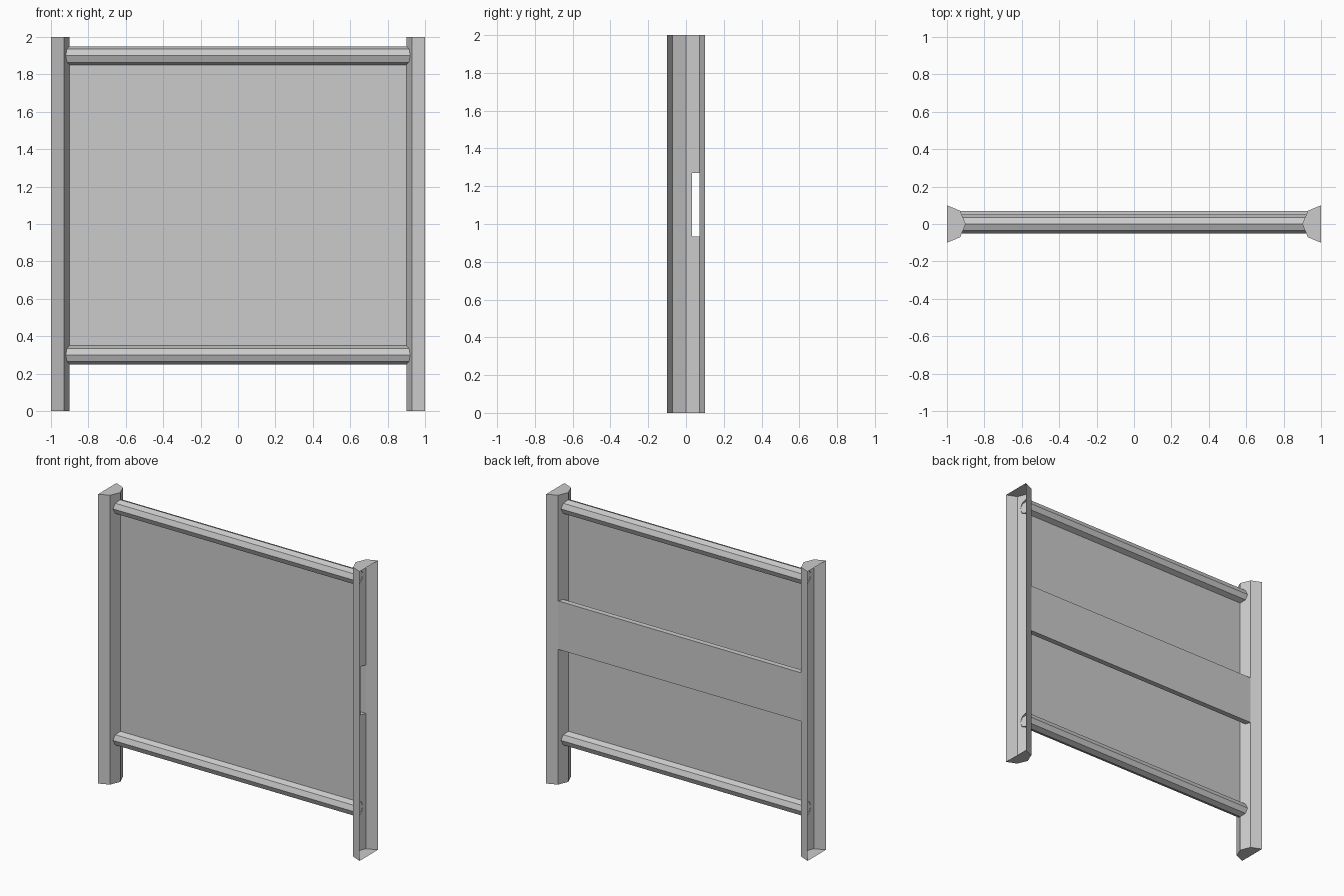
import bpy, bmesh, math
from mathutils import Matrix

if "Cube" in bpy.data.objects:
    bpy.data.objects.remove(bpy.data.objects["Cube"])

R = 0.1                       # radius of the half-octagon post
D = R * math.sqrt(0.5)
SLOT_Y = (0.033, D)           # depth range of the cross board
SLOT_Z = (0.935, 1.27)        # height range of the cross board


def wall_x(y):
    """x of the inner post wall at depth y, between its ridge and its corner."""
    return 0.9 + (R - D) * y / D


def finish(name, bm):
    bmesh.ops.recalc_face_normals(bm, faces=bm.faces)
    me = bpy.data.meshes.new(name)
    bm.to_mesh(me)
    bm.free()
    ob = bpy.data.objects.new(name, me)
    bpy.context.collection.objects.link(ob)
    return ob


# Channel posts: half octagon open to the outside, capped, slotted for the board
def post(name, side):
    profile = [(1, -R), (1 - D, -D), (0.9, 0), (wall_x(SLOT_Y[0]), SLOT_Y[0]),
               (1 - D, D), (1, R)]
    levels = [0, *SLOT_Z, 2]
    bm = bmesh.new()
    rows = [[bm.verts.new((side * x, y, z)) for x, y in profile] for z in levels]
    for k in range(3):
        for i in range(5):
            if (k, i) != (1, 3):
                bm.faces.new((rows[k][i], rows[k][i + 1],
                              rows[k + 1][i + 1], rows[k + 1][i]))
    bm.faces.new(rows[0])
    bm.faces.new(rows[-1])
    finish(name, bm)


# Rails: open eight-sided tubes whose ends poke into the channels
def rail(name, z):
    bm = bmesh.new()
    bmesh.ops.create_cone(bm, cap_ends=False, segments=8, radius1=0.05,
                          radius2=0.05, depth=1.84,
                          matrix=Matrix.Translation((0, 0, z))
                          @ Matrix.Rotation(math.pi / 2, 4, 'Y'))
    finish(name, bm)


post("left_post", -1)
post("right_post", 1)
rail("top_rail", 1.9)
rail("bottom_rail", 0.3)

# Thin panel stretched between the rails
bm = bmesh.new()
bm.faces.new([bm.verts.new((x, 0, z)) for x, z in
              ((-0.9, 0.35), (0.9, 0.35), (0.9, 1.85), (-0.9, 1.85))])
finish("panel", bm)

# Hollow cross board behind the panel, ends trimmed to the post walls
bm = bmesh.new()
section = [(SLOT_Y[0], SLOT_Z[0]), (SLOT_Y[1], SLOT_Z[0]),
           (SLOT_Y[1], SLOT_Z[1]), (SLOT_Y[0], SLOT_Z[1])]
a, b = [[bm.verts.new((s * wall_x(y), y, z)) for y, z in section] for s in (-1, 1)]
for i in range(4):
    j = (i + 1) % 4
    bm.faces.new((a[i], a[j], b[j], b[i]))
finish("cross_board", bm)
